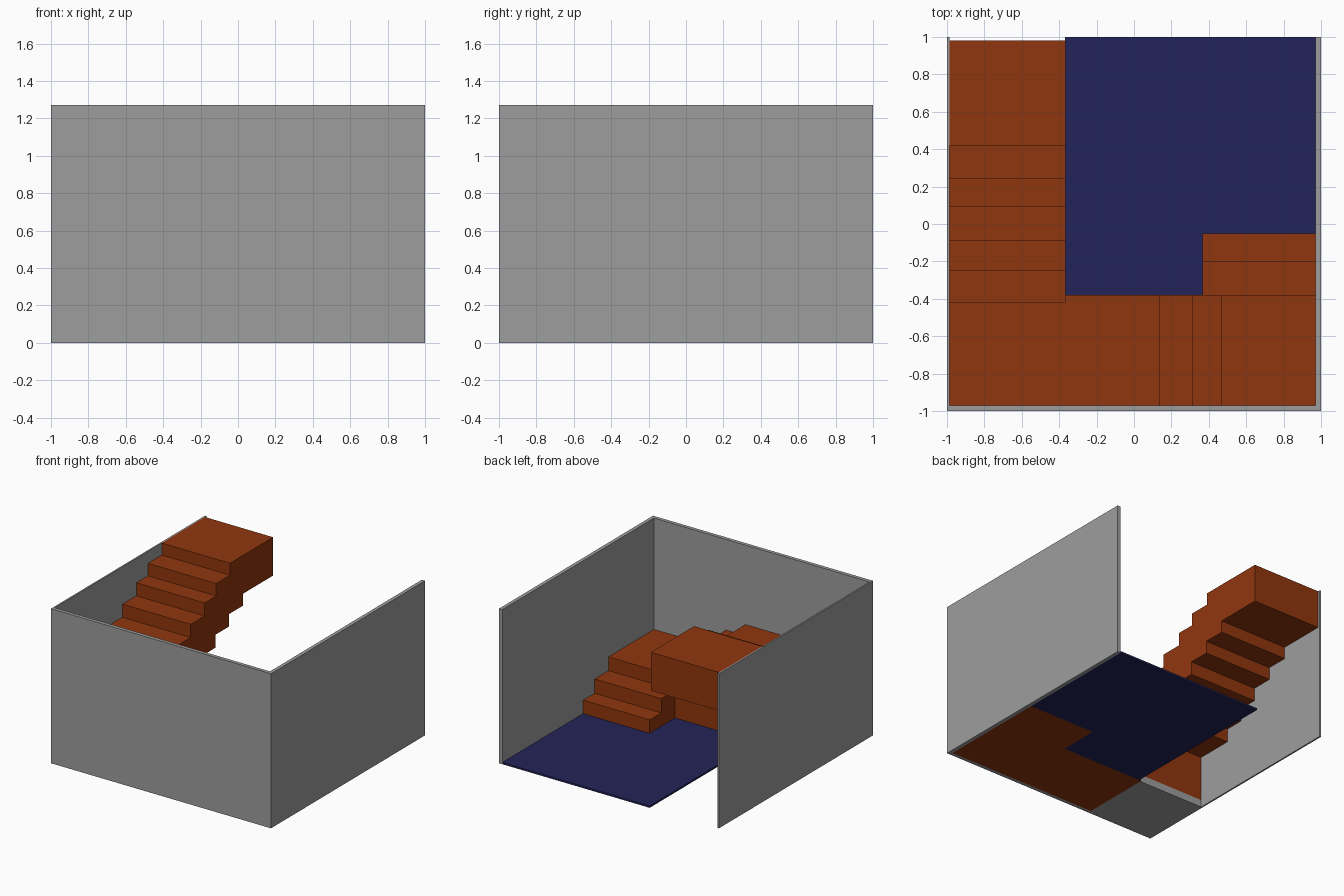
import bpy, bmesh

if "Cube" in bpy.data.objects:
    bpy.data.objects.remove(bpy.data.objects["Cube"])


def material(name, colour):
    m = bpy.data.materials.new(name)
    m.diffuse_color = (*colour, 1)
    m.use_nodes = True
    m.node_tree.nodes["Principled BSDF"].inputs["Base Color"].default_value = m.diffuse_color
    return m


GREY = material("wall grey", (0.34, 0.34, 0.34))
BROWN = material("stair brown", (0.28, 0.037, 0.0045))
BLUE = material("floor blue", (0.017, 0.017, 0.10))


def prism(name, points, offset, mat):
    """Extrude a polygon of 3D points along offset."""
    bm = bmesh.new()
    face = bm.faces.new([bm.verts.new(p) for p in points])
    new = bmesh.ops.extrude_face_region(bm, geom=[face])["geom"]
    bmesh.ops.translate(bm, vec=offset,
                        verts=[v for v in new if isinstance(v, bmesh.types.BMVert)])
    bmesh.ops.recalc_face_normals(bm, faces=bm.faces)
    mesh = bpy.data.meshes.new(name)
    bm.to_mesh(mesh)
    bm.free()
    mesh.materials.append(mat)
    bpy.context.collection.objects.link(bpy.data.objects.new(name, mesh))


def box(name, x0, x1, y0, y1, z0, z1, mat):
    prism(name, [(x0, y0, z0), (x1, y0, z0), (x1, y1, z0), (x0, y1, z0)],
          (0, 0, z1 - z0), mat)


def stepped(edges, tops, end):
    """Side profile of solid steps: each edge rises to its top, down to z=0 at end."""
    pts, z = [(edges[0], 0)], 0
    for e, t in zip(edges, tops):
        if z:
            pts.append((e, z))
        pts.append((e, t))
        z = t
    return pts + [(end, z), (end, 0)]


H = 1.27
L, R, F = -0.987, 0.97, -0.97      # inner faces of the walls

# Walls
box("front_wall", -1, 1, -1, F, 0, H, GREY)
box("right_wall", R, 1, F, 1, 0, H, GREY)
box("left_wall", -1, L, F, 1, 0, H, GREY)

# Floor, notched around the lower flight
floor = [(-0.37, -0.38), (0.365, -0.38), (0.365, -0.05), (R, -0.05), (R, 1), (-0.37, 1)]
prism("floor", [(x, y, 0) for x, y in floor], (0, 0, 0.015), BLUE)

# Lower flight with corner landing
lower = stepped([-0.05, -0.20, -0.38], [0.125, 0.242, 0.355], F)
prism("lower_flight", [(0.365, y, z) for y, z in lower], (R - 0.365, 0, 0), BROWN)

# Middle flight along the front wall
middle = stepped([0.47, 0.315, 0.14], [0.44, 0.525, 0.617], -0.39)
prism("middle_flight", [(x, F, z) for x, z in middle], (0, -0.38 - F, 0), BROWN)

# Second landing on its base block
box("landing_base", L, -0.39, F, -0.39, 0, 0.06, GREY)
box("second_landing", L, -0.39, F, -0.39, 0.06, 0.617, BROWN)

# Upper flight: stepped above and below, each step two treads deep
fronts = [-0.42, -0.25, -0.09, 0.09, 0.24, 0.42]
backs = [-0.08, 0.08, 0.235, 0.41, 0.59, 0.98]
tops = [0.745, 0.855, 0.963, 1.07, 1.172, H]
T = 0.315
profile = []
for f, t in zip(fronts, tops):
    if profile:
        profile.append((f, profile[-1][1]))
    profile.append((f, t))
profile.append((backs[-1], H))
for i in reversed(range(6)):
    profile.append((backs[i], tops[i] - T))
    profile.append((backs[i - 1] if i else fronts[0], tops[i] - T))
prism("upper_flight", [(L, y, z) for y, z in profile], (-0.367 - L, 0, 0), BROWN)
